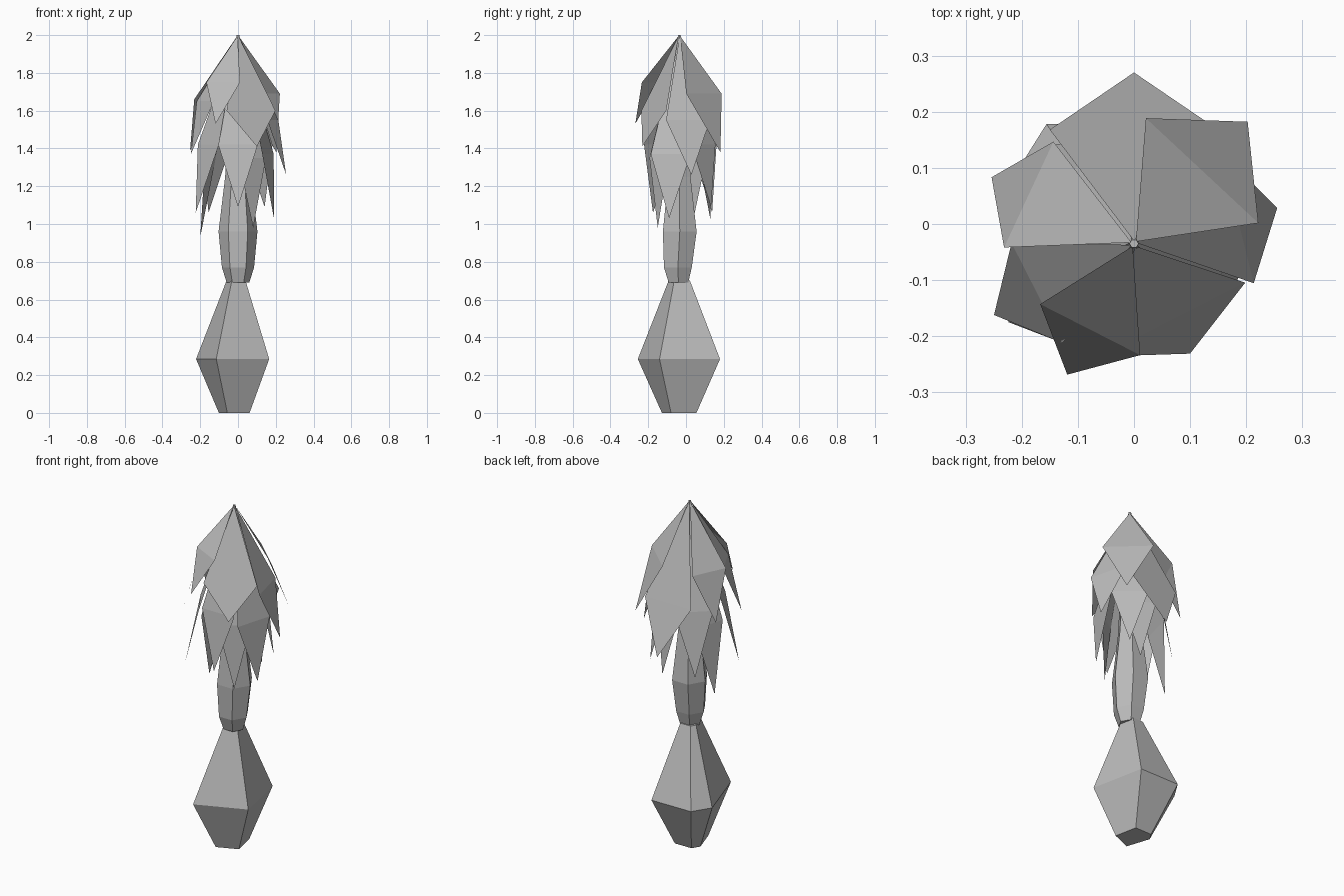
import bpy
from math import cos, sin, radians, tau

cube = bpy.data.objects.get("Cube")
if cube:
    bpy.data.objects.remove(cube, do_unlink=True)

grey = bpy.data.materials.new("pale_grey")
grey.use_nodes = True
COLOUR = (0.5, 0.5, 0.5, 1)
grey.diffuse_color = COLOUR
grey.node_tree.nodes["Principled BSDF"].inputs["Base Color"].default_value = COLOUR

AXIS_Y = -0.035


def add_mesh(name, verts, faces):
    mesh = bpy.data.meshes.new(name)
    mesh.from_pydata(verts, [], faces)
    mesh.materials.append(grey)
    obj = bpy.data.objects.new(name, mesh)
    bpy.context.collection.objects.link(obj)
    return obj


def stack(name, rings):
    """Faceted column through rings of equal point count, capped at both ends."""
    n = len(rings[0])
    verts = [p for ring in rings for p in ring]
    faces = []
    for a in range(0, len(verts) - n, n):
        for i in range(n):
            j = (i + 1) % n
            faces.append((a + i, a + j, a + n + j, a + n + i))
    faces.append(tuple(reversed(range(n))))
    faces.append(tuple(range(len(verts) - n, len(verts))))
    return add_mesh(name, verts, faces)


def hexagon(cy, r, z):
    return [(r * cos(tau * i / 6), cy + r * sin(tau * i / 6), z) for i in range(6)]


def hanging_leaf(name, angle, mid_r, mid_z, half_width, tip_r, tip_z):
    """Kite leaf from the crown, folded across its widest line."""
    c, s = cos(radians(angle)), sin(radians(angle))

    def place(out, side, z):
        return (out * c - side * s, AXIS_Y + out * s + side * c, z)

    verts = [place(0.005, 0, 1.995), place(mid_r, -half_width, mid_z),
             place(mid_r, half_width, mid_z), place(tip_r, 0, tip_z)]
    return add_mesh(name, verts, [(0, 1, 2), (1, 3, 2)])


# Swollen, irregular five-sided base
bulb = [(-.115, -.255), (.165, -.14), (.1, .18), (-.156, .178), (-.222, .073)]
stack("bulb_base", [
    [(x * k + dx, AXIS_Y + (y - AXIS_Y) * k, z) for x, y in bulb]
    for k, dx, z in ((.42, -.008, 0), (1, 0, .285), (.26, -.003, .7))])

# Six-sided stem running up inside the leaves
stack("stem", [hexagon(*ring) for ring in (
    (-.04, .06, .69), (-.043, .085, .77), (-.033, .103, .96),
    (-.035, .068, 1.25), (-.035, .05, 1.6), (-.035, .008, 2))])

# Leaves: angle, middle radius, middle height, half width, tip radius, tip height
upper = [(47, .178, 1.69, .137, .297, 1.38),
         (-63, .152, 1.6, .145, .22, 1.41),
         (-117, .172, 1.75, .1, .262, 1.53),
         (-153, .194, 1.65, .1, .28, 1.37),
         (155, .207, 1.66, .104, .28, 1.39),
         (90, .203, 1.47, .15, .305, 1.19)]
lower = [(14, .19, 1.55, .12, .263, 1.26),
         (-16, .165, 1.37, .11, .198, 1.03),
         (-55, .13, 1.35, .09, .14, .98),
         (-90, .15, 1.42, .105, .19, 1.09),
         (-148, .185, 1.42, .105, .264, 1.06),
         (165, .155, 1.32, .1, .207, .93),
         (132, .17, 1.42, .105, .233, 1.06),
         (69, .14, 1.38, .1, .177, 1.02),
         (50, .165, 1.42, .1, .219, 1.09)]
for tier, leaves in (("upper", upper), ("lower", lower)):
    for i, leaf in enumerate(leaves, 1):
        hanging_leaf(f"{tier}_leaf_{i}", *leaf)
